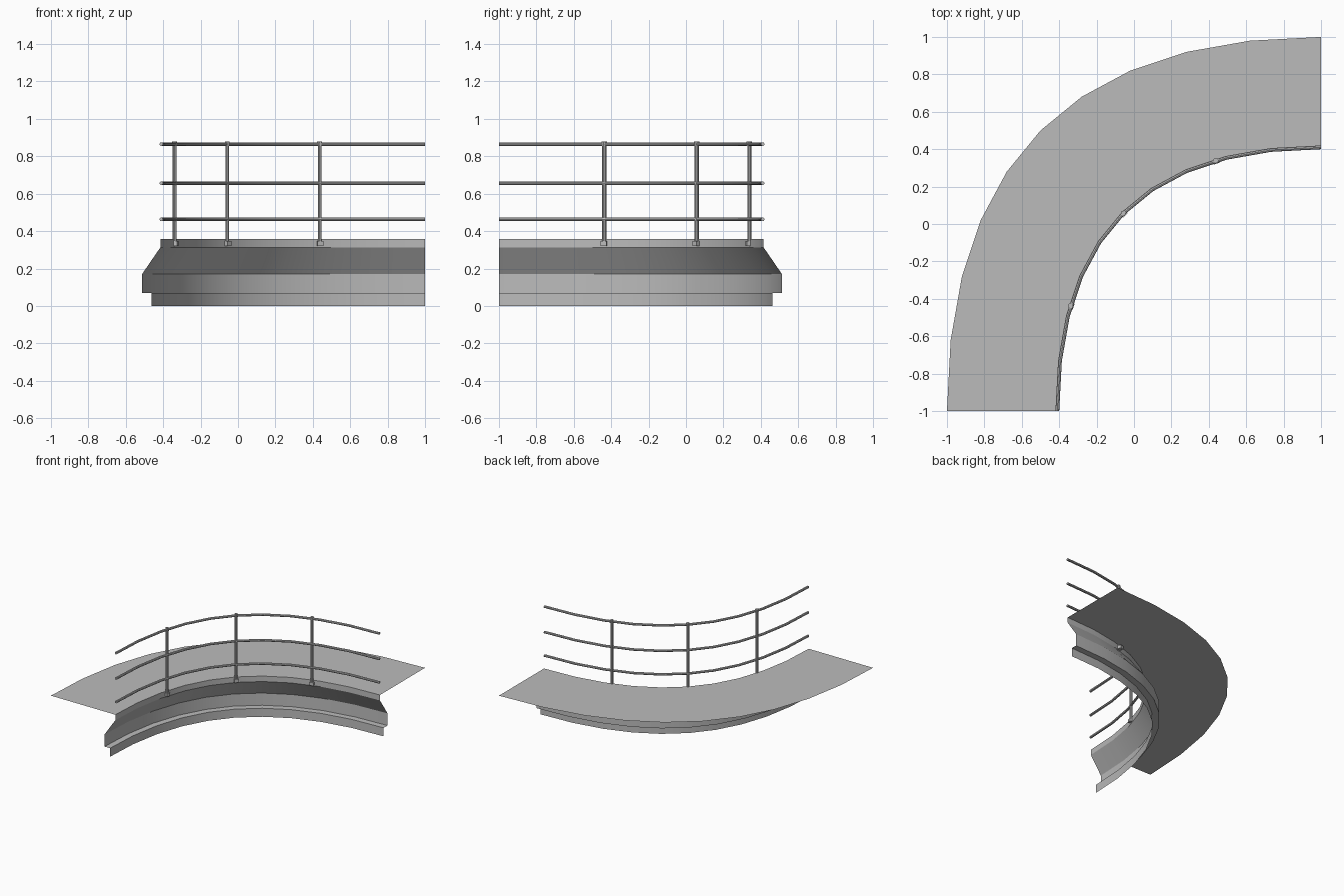
import bpy, bmesh, math
from mathutils import Vector, Matrix

cube = bpy.data.objects.get("Cube")
if cube:
    bpy.data.objects.remove(cube)

STEPS = 10          # segments along the bend
RAIL_LINE = 0.41    # how far the railing line sits from the middle


def make_material(name, value):
    mat = bpy.data.materials.new(name)
    mat.use_nodes = True
    colour = (value, value, value, 1)
    mat.diffuse_color = colour
    mat.node_tree.nodes["Principled BSDF"].inputs["Base Color"].default_value = colour
    return mat


GREY = make_material("concrete grey", 0.5)


def bend(e, t):
    """Quadratic curve from (-e, -1) round the corner (-e, e) to (1, e)."""
    a, b, c = (1 - t) ** 2, 2 * t * (1 - t), t * t
    return Vector((-e * (a + b) + c, -a + e * (b + c), 0))


def outward(e, t):
    """Unit direction away from the inside of the bend."""
    d = (bend(e, t + 0.01) - bend(e, t - 0.01)).normalized()
    return Vector((-d.y, d.x, 0))


def finish(bm, name):
    mesh = bpy.data.meshes.new(name)
    bm.to_mesh(mesh)
    bm.free()
    mesh.materials.append(GREY)
    obj = bpy.data.objects.new(name, mesh)
    bpy.context.collection.objects.link(obj)
    bpy.ops.object.select_all(action='DESELECT')
    bpy.context.view_layer.objects.active = obj
    obj.select_set(True)
    bpy.ops.object.shade_smooth_by_angle(angle=math.radians(30))
    return obj


def sweep_sheet(name, profile):
    """Sweep an open (offset, height) profile along the bend."""
    bm = bmesh.new()
    rows = [[bm.verts.new(bend(e, i / STEPS) + Vector((0, 0, z))) for e, z in profile]
            for i in range(STEPS + 1)]
    for r0, r1 in zip(rows, rows[1:]):
        for j in range(len(profile) - 1):
            bm.faces.new((r0[j], r0[j + 1], r1[j + 1], r1[j]))
    return finish(bm, name)


def sweep_rail(name, z, radius, sides=8):
    """Round handrail following the inner edge."""
    bm = bmesh.new()
    rings = []
    for i in range(STEPS + 1):
        t = i / STEPS
        n, c = outward(RAIL_LINE, t), bend(RAIL_LINE, t) + Vector((0, 0, z))
        angles = [math.tau * k / sides for k in range(sides)]
        rings.append([bm.verts.new(c + radius * (n * math.cos(a) + Vector((0, 0, math.sin(a)))))
                      for a in angles])
    for r0, r1 in zip(rings, rings[1:]):
        for k in range(sides):
            m = (k + 1) % sides
            bm.faces.new((r0[k], r0[m], r1[m], r1[k]))
    bm.faces.new(rings[0])
    bm.faces.new(rings[-1])
    bmesh.ops.recalc_face_normals(bm, faces=bm.faces)
    return finish(bm, name)


def add_tube(bm, centre, z0, z1, radius):
    place = Matrix.Translation(centre + Vector((0, 0, (z0 + z1) / 2)))
    bmesh.ops.create_cone(bm, cap_ends=True, segments=10, radius1=radius,
                          radius2=radius, depth=z1 - z0, matrix=place)


def make_post(name, t):
    """Upright with a top collar and a foot bracket through the edge."""
    bm = bmesh.new()
    c, n = bend(RAIL_LINE, t), outward(RAIL_LINE, t)
    add_tube(bm, c, 0.32, 0.88, 0.011)
    add_tube(bm, c, 0.855, 0.878, 0.014)
    turn = Matrix.Rotation(math.atan2(n.y, n.x), 4, 'Z')
    place = Matrix.Translation(c + n * 0.008 + Vector((0, 0, 0.333)))
    bmesh.ops.create_cube(bm, size=1, matrix=place @ turn @ Matrix.Diagonal((0.05, 0.032, 0.026, 1)))
    return finish(bm, name)


# Walkway deck and the stepped wall below its inner edge
sweep_sheet("walkway_deck", [(1, 0.358), (0.415, 0.358)])
sweep_sheet("edge_wall", [(0.415, 0.358), (0.415, 0.313), (0.513, 0.17),
                          (0.513, 0.07), (0.463, 0.07), (0.463, 0)])

# Railing
for label, height in (("lower", 0.463), ("middle", 0.656), ("top", 0.865)):
    sweep_rail(label + "_rail", height, 0.01)
for label, t in (("right", 0.225), ("centre", 0.5), ("left", 0.775)):
    make_post(label + "_post", t)
